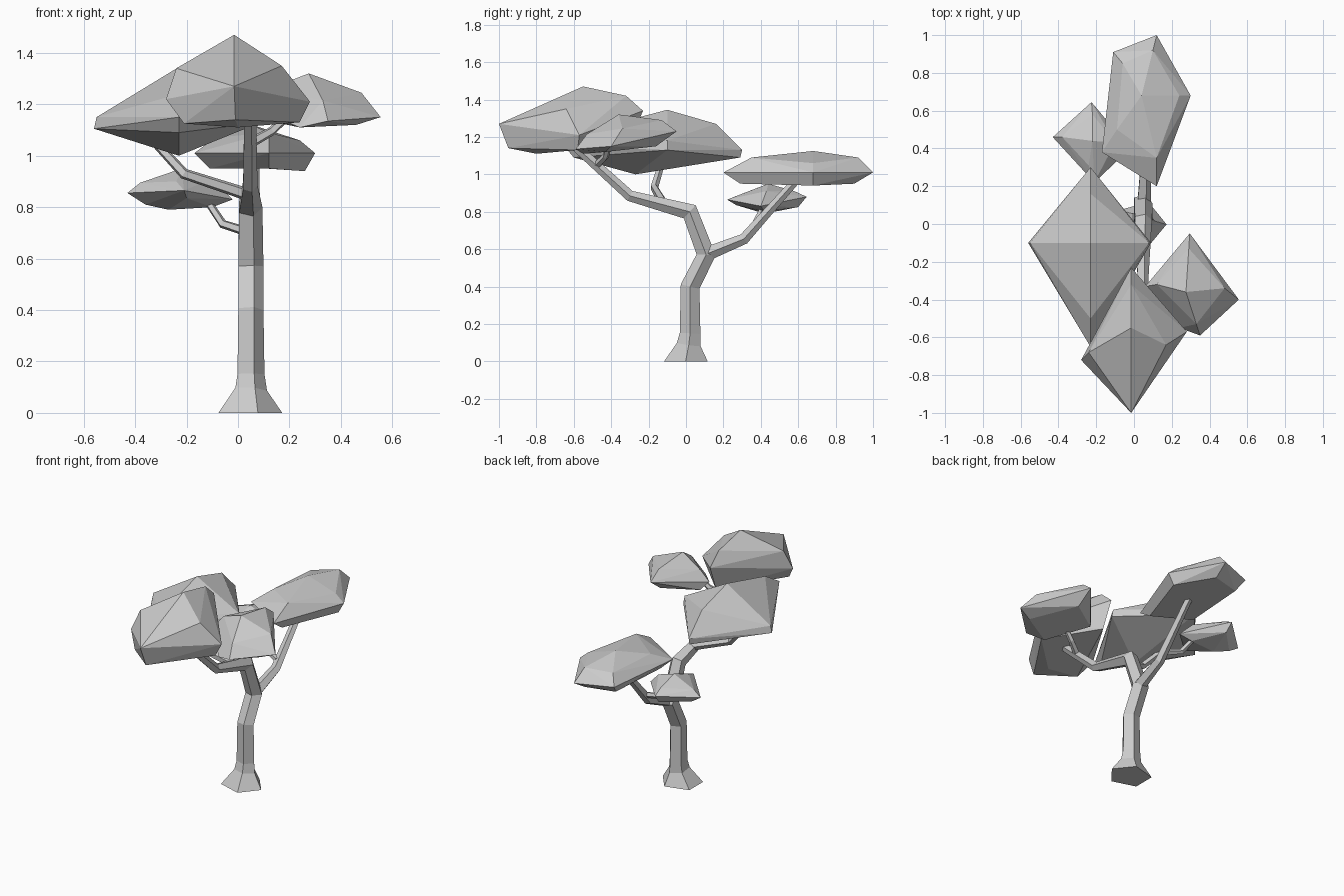
import bpy, bmesh, math
from mathutils import Vector


def finish(bm, name):
    bmesh.ops.recalc_face_normals(bm, faces=bm.faces)
    me = bpy.data.meshes.new(name)
    bm.to_mesh(me)
    bm.free()
    ob = bpy.data.objects.new(name, me)
    bpy.context.collection.objects.link(ob)
    return ob


def limb(name, path, sides, ref=(1, 0, 0)):
    """Faceted tube through (x, y, z, radius) points; ends get level caps when vertical."""
    bm = bmesh.new()
    pts = [Vector(p[:3]) for p in path]
    rings = []
    for i, p in enumerate(path):
        a = (pts[i] - pts[i - 1]).normalized() if i else Vector()
        b = (pts[i + 1] - pts[i]).normalized() if i < len(pts) - 1 else Vector()
        t = (a + b).normalized()
        u = Vector(ref)
        u = (u - t * u.dot(t)).normalized()
        v = t.cross(u)
        ring = []
        for k in range(sides):
            w = 2 * math.pi * k / sides
            ring.append(bm.verts.new(pts[i] + p[3] * (u * math.cos(w) + v * math.sin(w))))
        rings.append(ring)
    for r, s in zip(rings, rings[1:]):
        for k in range(sides):
            j = (k + 1) % sides
            bm.faces.new((r[k], r[j], s[j], s[k]))
    bm.faces.new(rings[0][::-1])
    bm.faces.new(rings[-1])
    return finish(bm, name)


def canopy(name, top, rim, base):
    """Faceted leaf pad: hull around its crown, rim and underside corners."""
    bm = bmesh.new()
    for p in top + rim + base:
        bm.verts.new(p)
    res = bmesh.ops.convex_hull(bm, input=bm.verts)
    loose = [g for g in set(res["geom_interior"] + res["geom_unused"])
             if isinstance(g, bmesh.types.BMVert)]
    bmesh.ops.delete(bm, geom=loose, context='VERTS')
    bmesh.ops.dissolve_limit(bm, angle_limit=math.radians(3),
                             verts=bm.verts, edges=bm.edges)
    return finish(bm, name)


# trunk: flared foot, kinked stem, bending forward into the main bough
trunk = limb("trunk", [(.035, 0, 0, .138), (.045, .015, .09, .068), (.045, .022, .15, .058),
                       (.045, .022, .40, .054), (.045, .108, .57, .054),
                       (.045, .02, .80, .05), (.045, -.30, .885, .031),
                       (.045, -.57, 1.13, .026), (.045, -.63, 1.19, .024)], 5)
# level the foot on the ground
for v in trunk.data.vertices[:5]:
    v.co.z = 0
    v.co.y *= .9

# boughs
limb("back_bough", [(.05, .10, .57, .04), (.06, .31, .655, .031),
                    (.06, .43, .79, .026), (.06, .60, .98, .022)], 5)
limb("left_bough", [(.05, -.12, .845, .026), (-.21, -.17, .93, .022),
                    (-.33, -.13, 1.06, .018)], 5, (0, 1, 0))
limb("right_bough", [(.04, -.48, 1.045, .022), (.13, -.43, 1.095, .018),
                     (.23, -.40, 1.19, .016)], 5, (0, 1, 0))
limb("small_bough", [(.05, .34, .70, .02), (-.06, .37, .735, .018),
                     (-.13, .42, .84, .015)], 5, (0, 1, 0))

# leaf pads
canopy("front_canopy",
       [(-.015, -.55, 1.47), (-.24, -.68, 1.34), (.17, -.64, 1.35), (-.015, -.32, 1.42)],
       [(-.015, -1, 1.27), (.28, -.57, 1.21), (-.28, -.72, 1.22), (-.015, -.23, 1.34)],
       [(-.01, -.95, 1.14), (-.21, -.78, 1.125), (.24, -.58, 1.13),
        (0, -.80, 1.11), (-.01, -.30, 1.17)])
canopy("left_canopy",
       [(-.23, -.10, 1.345), (-.23, .16, 1.27), (-.23, -.50, 1.24)],
       [(-.56, -.10, 1.105), (-.55, -.10, 1.15), (.09, -.10, 1.13), (.08, -.10, 1.18),
        (-.23, .30, 1.13), (-.23, -.65, 1.15)],
       [(-.23, .29, 1.09), (-.23, -.27, 1.0), (-.23, -.60, 1.09)])
canopy("right_canopy",
       [(.275, -.36, 1.32), (.48, -.34, 1.245), (.29, -.13, 1.29),
        (.12, -.32, 1.26), (.33, -.53, 1.215)],
       [(.555, -.40, 1.15), (.295, -.05, 1.23), (.06, -.33, 1.19), (.35, -.59, 1.135)],
       [(.46, -.43, 1.12), (.24, -.55, 1.11), (.10, -.29, 1.14), (.30, -.16, 1.15)])
canopy("back_canopy",
       [(.04, .68, 1.125), (.12, .35, 1.09), (.10, .92, 1.09),
        (.24, .68, 1.06), (-.09, .50, 1.07), (-.06, .85, 1.07)],
       [(.30, .68, 1.01), (.12, .20, 1.01), (-.17, .38, 1.01),
        (-.11, .91, 1.01), (.12, 1.0, 1.01)],
       [(.26, .68, .94), (.12, .29, .95), (-.11, .42, .95),
        (-.08, .85, .95), (.11, .90, .95)])
canopy("small_canopy",
       [(-.22, .44, .95), (-.38, .46, .895), (-.22, .58, .91), (-.10, .43, .91),
        (-.24, .31, .90)],
       [(-.43, .46, .855), (-.225, .645, .88), (-.02, .40, .83), (-.21, .22, .865)],
       [(-.27, .42, .79), (-.36, .46, .81), (-.22, .60, .825), (-.20, .27, .835),
        (-.10, .42, .80)])
